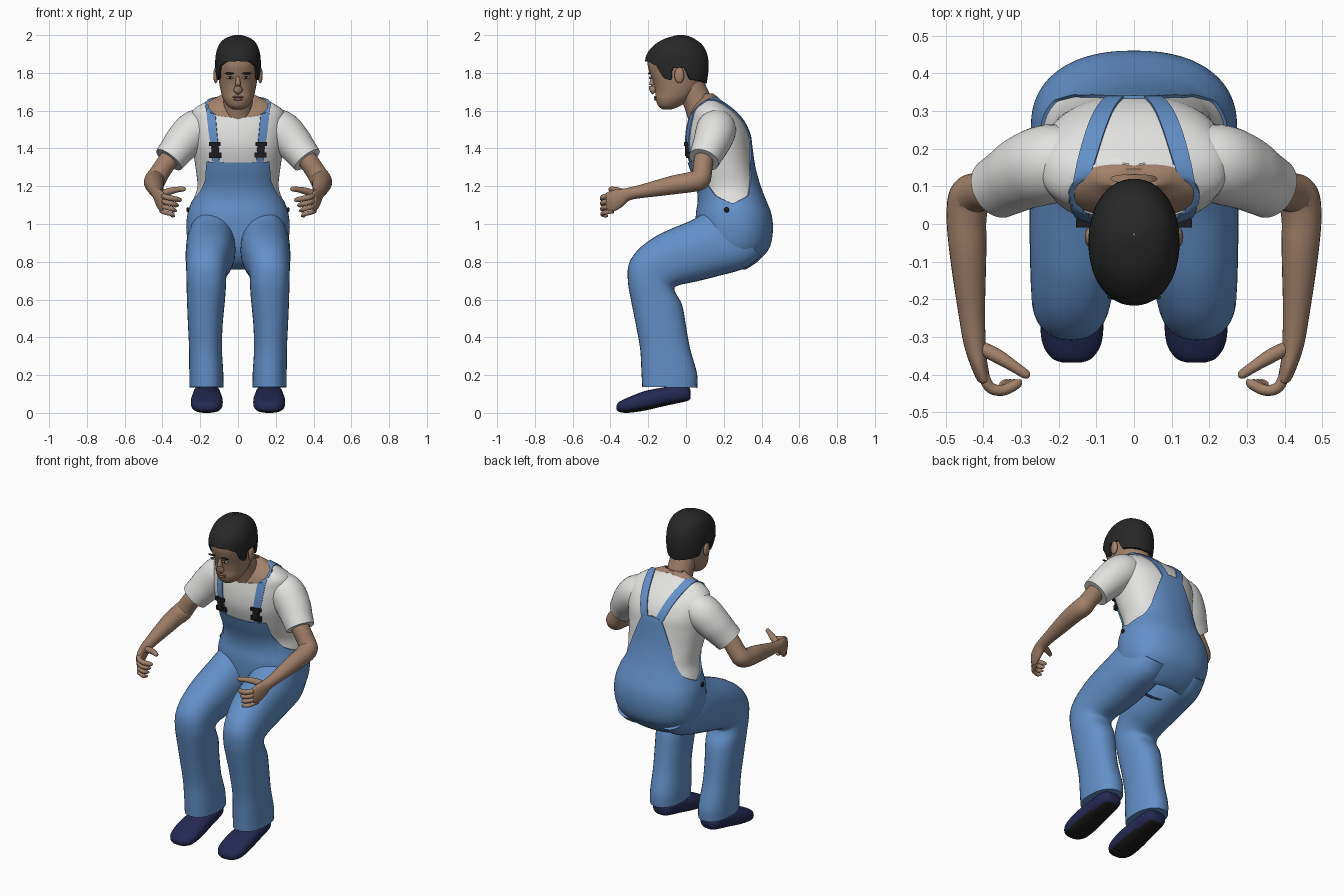
import bpy, bmesh, math
from mathutils import Vector, Matrix
from mathutils.bvhtree import BVHTree

if "Cube" in bpy.data.objects:
    bpy.data.objects.remove(bpy.data.objects["Cube"])


def mat(name, r, g, b):
    m = bpy.data.materials.new(name)
    m.diffuse_color = (r, g, b, 1)
    m.use_nodes = True
    m.node_tree.nodes["Principled BSDF"].inputs["Base Color"].default_value = m.diffuse_color
    return m


SKIN = mat("skin", .36, .22, .145)
LIP = mat("lips", .26, .13, .095)
HAIR = mat("black hair", .02, .02, .02)
SHIRT = mat("white cotton", .76, .76, .75)
DENIM = mat("blue denim", .125, .28, .58)
NAVY = mat("navy shoe", .018, .022, .085)
BLACK = mat("black rubber", .012, .012, .013)
EYE = mat("eye white", .6, .57, .53)


def finish(name, bm, mats, rule=None):
    bmesh.ops.recalc_face_normals(bm, faces=bm.faces)
    if rule:
        for f in bm.faces:
            f.material_index = rule(f)
    me = bpy.data.meshes.new(name)
    bm.to_mesh(me)
    bm.free()
    for m in mats:
        me.materials.append(m)
    ob = bpy.data.objects.new(name, me)
    bpy.context.collection.objects.link(ob)
    bpy.ops.object.select_all(action='DESELECT')
    ob.select_set(True)
    bpy.context.view_layer.objects.active = ob
    bpy.ops.object.shade_smooth_by_angle(angle=math.radians(45))
    return ob


def skin_rows(name, rows, mats, rule=None, caps=True):
    bm = bmesh.new()
    vs = [[bm.verts.new(p) for p in row] for row in rows]
    n = len(vs[0])
    for a, b in zip(vs, vs[1:]):
        for i in range(n):
            bm.faces.new((a[i], a[(i + 1) % n], b[(i + 1) % n], b[i]))
    if caps:
        bm.faces.new(vs[0])
        bm.faces.new(vs[-1])
    return finish(name, bm, mats, rule)


def spline(pts, n=5):
    """Catmull-Rom through tuples of any length."""
    out = []
    for i in range(len(pts) - 1):
        p0, p1, p2, p3 = pts[max(i - 1, 0)], pts[i], pts[i + 1], pts[min(i + 2, len(pts) - 1)]
        for k in range(n):
            t = k / n
            out.append(tuple(b + .5 * t * (c - a + t * (2 * a - 5 * b + 4 * c - d + t * (3 * (b - c) + d - a)))
                             for a, b, c, d in zip(p0, p1, p2, p3)))
    return out + [tuple(pts[-1])]


def ring(yf, zf, yb, zb, xc, hw, n, count):
    """Superellipse between a front and a back point of the side profile."""
    f, b, row = Vector((xc, yf, zf)), Vector((xc, yb, zb)), []
    for i in range(count):
        a = 2 * math.pi * i / count
        s, c = (math.copysign(abs(v) ** (2 / n), v) for v in (math.sin(a), math.cos(a)))
        row.append((f + b) / 2 + (f - b) / 2 * c + Vector((hw * s, 0, 0)))
    return row


def loft(name, rings, mats, n=2.3, rule=None):
    return skin_rows(name, [ring(*r, n, 32) for r in spline(rings)], mats, rule)


def lerp(table, x):
    for a, b in zip(table, table[1:]):
        if x <= b[0]:
            t = max(0, (x - a[0]) / (b[0] - a[0]))
            return [p + (q - p) * t for p, q in zip(a[1:], b[1:])]
    return list(table[-1][1:])


def shell(name, table, low, high, off, material, n=2.3, count=112, steps=44):
    """Upright body shell; low and high edges vary with the angle from the front."""
    fine, rows = spline(table, 8), []
    levels = [(0, off - .015)] + [(k / steps, off) for k in range(steps + 1)] + [(1, off - .015)]
    for t, o in levels:
        row = []
        for i in range(count):
            a = 360 * i / count
            a = min(a, 360 - a)
            lo, hi = lerp(low, a)[0], lerp(high, a)[0]
            z = lo + (hi - lo) * t
            yf, yb, hw = lerp(fine, z)
            row.append(ring(yf - o, z, yb + o, z, 0, hw + o, n, count)[i])
        rows.append(row)
    return skin_rows(name, rows, [material], caps=False)


def tube(name, pts, material, s=1, count=20, n=5):
    """Round limb; points are x, y, z, horizontal radius, vertical radius."""
    pts = spline([p if len(p) == 5 else p + (p[3],) for p in pts], n)
    rows = []
    for i, p in enumerate(pts):
        t = (Vector(pts[min(i + 1, len(pts) - 1)][:3]) - Vector(pts[max(i - 1, 0)][:3])).normalized()
        u = t.cross(Vector((0, 0, 1))).normalized()
        v = u.cross(t)
        row = [Vector(p[:3]) + u * math.cos(a) * p[3] + v * math.sin(a) * p[4]
               for a in (2 * math.pi * k / count for k in range(count))]
        rows.append([Vector((q.x * s, q.y, q.z)) for q in row])
    return skin_rows(name, rows, [material])


def blob(name, pos, size, material):
    bm = bmesh.new()
    bmesh.ops.create_uvsphere(bm, u_segments=16, v_segments=10, radius=1,
                              matrix=Matrix.Translation(pos) @ Matrix.Diagonal((*size, 1)))
    return finish(name, bm, [material])


def tree(ob):
    return BVHTree.FromPolygons([v.co for v in ob.data.vertices], [p.vertices for p in ob.data.polygons])


# Torso: z, front y, back y, half width
TORSO = [(.76, .17, .31, .13), (.80, .11, .37, .19), (.87, .07, .432, .245), (.96, .06, .452, .265),
         (1.05, .06, .445, .26), (1.13, .07, .415, .235), (1.2, .06, .388, .215), (1.3, .025, .36, .225),
         (1.4, -.003, .345, .24), (1.48, -.003, .333, .25), (1.55, .01, .3, .25), (1.6, .025, .255, .24),
         (1.64, .05, .205, .185), (1.665, .075, .175, .13), (1.69, .09, .15, .08)]
shell("chest_skin", TORSO, [(0, 1.45), (180, 1.45)], [(0, 1.69), (180, 1.69)], -.004, SKIN, count=64, steps=20)
shirt = shell("shirt_body", TORSO, [(0, 1.02), (180, 1.02)],
              [(0, 1.56), (25, 1.575), (55, 1.63), (90, 1.66), (180, 1.68)], 0, SHIRT)
shell("overall_body", TORSO, [(0, .76), (180, .76)],
      [(0, 1.325), (43, 1.33), (47, 1.24), (65, 1.15), (90, 1.11), (118, 1.15), (138, 1.24),
       (155, 1.36), (168, 1.47), (180, 1.48)], .008, DENIM)
tube("neck", [(0, .10, 1.55, .085), (0, .06, 1.65, .076), (0, .01, 1.76, .076)], SKIN)

# Straps laid on the shirt, with buckles
on_shirt = tree(shirt)
PATH = [(.137, -.03, 1.31), (.137, -.03, 1.4), (.143, 0, 1.52), (.15, .03, 1.62), (.145, .11, 1.68),
        (.125, .19, 1.66), (.1, .26, 1.6), (.07, .33, 1.52), (.04, .35, 1.44)]
for s, side in ((1, "left"), (-1, "right")):
    rows = []
    for x, y, z in spline(PATH, 6):
        edge = []
        for h in (.007, -.004):
            for d in (-.026, 0, .026):
                co, no, _, _ = on_shirt.find_nearest(Vector(((x + d) * s, y, z)))
                if no.dot(co - Vector((0, .17, 1.4))) < 0:
                    no = -no
                edge.append(co + no * h)
        rows.append([edge[k] for k in (0, 1, 2, 5, 4, 3)])
    skin_rows(side + "_strap", rows, [DENIM])
    bm = bmesh.new()
    for dz, w, h in ((.035, .062, .02), (0, .036, .07), (-.035, .066, .028)):
        co = on_shirt.find_nearest(Vector((.137 * s, -.03, 1.385 + dz)))[0]
        bmesh.ops.create_cube(bm, size=1, matrix=Matrix.Translation(co + Vector((0, -.01, 0)))
                              @ Matrix.Diagonal((w, .022, h, 1)))
    finish(side + "_buckle", bm, [BLACK])
    blob(side + "_hip_button", (.265 * s, .215, 1.075), (.008, .014, .014), BLACK)

# Head
HEAD = [(1.607, -.125, -.075, .025), (1.625, -.147, -.03, .055), (1.66, -.16, .02, .078), (1.70, -.162, .06, .09),
        (1.75, -.172, .085, .1), (1.80, -.192, .1, .106), (1.85, -.203, .105, .11), (1.91, -.19, .09, .104),
        (1.95, -.14, .05, .08), (1.975, -.07, .0, .03)]
head = loft("head", [(f, z, b, z, 0, w) for z, f, b, w in HEAD], [SKIN], 2.15)
CROWN = [(1.72, -.16, .105, .1), (1.78, -.2, .115, .117), (1.84, -.217, .12, .121), (1.90, -.207, .112, .117),
         (1.95, -.165, .085, .1), (1.98, -.115, .045, .072), (1.994, -.07, .015, .04), (2.0, -.045, -.01, .018)]
shell("hair", CROWN, [(0, 1.862), (30, 1.86), (52, 1.835), (62, 1.77), (76, 1.76), (82, 1.825), (104, 1.825),
                      (112, 1.765), (180, 1.745)], [(0, 2), (180, 2)], 0, HAIR, 2.1)
on_head = tree(head)


def feature(name, x, z, size, material, lift=0):
    co = on_head.find_nearest(Vector((x, -.25, z)))[0]
    blob(name, (x, co.y - lift, z), size, material)


tube("nose", [(0, -.172, 1.8, .006), (0, -.178, 1.765, .011), (0, -.18, 1.73, .016), (0, -.174, 1.708, .024, .018),
              (0, -.165, 1.695, .014)], SKIN)
feature("upper_lip", 0, 1.672, (.03, .009, .006), LIP)
feature("lower_lip", 0, 1.66, (.025, .009, .007), LIP)
for s, side in ((1, "left"), (-1, "right")):
    feature(side + "_eye", .043 * s, 1.774, (.018, .007, .007), EYE)
    feature(side + "_iris", .043 * s, 1.774, (.008, .004, .007), BLACK, .005)
    feature(side + "_eyebrow", .046 * s, 1.797, (.026, .007, .005), HAIR)
    blob(side + "_ear", (.118 * s, -.035, 1.787), (.013, .026, .042), SKIN)

# Limbs: trouser rings are front y, z, back y, z, centre x, half width
LEG = [(.13, 1.08, .40, .83, .135, .115), (.03, 1.02, .31, .765, .142, .13), (-.07, .978, .16, .722, .146, .131),
       (-.16, .935, .05, .695, .152, .125), (-.25, .868, -.03, .678, .162, .113), (-.302, .79, -.06, .662, .167, .106),
       (-.308, .70, -.055, .635, .168, .104), (-.292, .60, -.02, .57, .17, .1), (-.268, .48, .0, .46, .173, .092),
       (-.243, .34, .022, .34, .172, .087), (-.236, .22, .058, .21, .168, .09), (-.232, .138, .06, .133, .167, .09)]
SHOE = [(-.368, .04, .018, .025), (-.355, .058, .006, .055), (-.31, .08, .0, .08), (-.22, .115, .012, .084),
        (-.12, .135, .035, .076), (-.04, .15, .052, .07), (.008, .145, .063, .058), (.024, .12, .075, .035)]
SLEEVE = [(.13, .165, 1.52, .085), (.22, .16, 1.5, .105), (.285, .14, 1.44, .1), (.33, .115, 1.385, .09),
          (.366, .095, 1.34, .083)]
ARM = [(.33, .11, 1.39, .05), (.375, .092, 1.33, .052), (.415, .085, 1.27, .052), (.437, .07, 1.235, .056),
       (.445, .015, 1.22, .053), (.442, -.06, 1.208, .05), (.437, -.15, 1.19, .043), (.431, -.24, 1.172, .035),
       (.424, -.31, 1.157, .03, .034), (.415, -.36, 1.135, .024, .05), (.402, -.405, 1.115, .018, .053),
       (.396, -.42, 1.112, .008, .035)]
for s, side in ((1, "left"), (-1, "right")):
    loft(side + "_trouser_leg", [r[:4] + (r[4] * s, r[5]) for r in LEG], [DENIM])
    loft(side + "_shoe", [(y, t, y, b, .165 * s, w) for y, t, b, w in SHOE], [NAVY, BLACK], 2.5,
         lambda f: int(f.normal.z < -.75))
    tube(side + "_sleeve", SLEEVE, SHIRT, s, 32)
    tube(side + "_arm", ARM, SKIN, s, 24)
    for i, name in enumerate(("index", "middle", "ring", "little")):
        z, r, reach = 1.152 - .028 * i, .0145 - .001 * i, (.3, .315, .325, .335)[i]
        tube(f"{side}_{name}_finger", [(.406, -.385, z, r), (.385, -.432, z - .008, r), (.35, -.442, z - .016, r),
             (reach + .012, -.425, z - .024, r * .9), (reach, -.415, z - .026, .004)], SKIN, s, 12)
    tube(side + "_thumb", [(.415, -.325, 1.155, .018), (.365, -.35, 1.172, .019), (.32, -.378, 1.182, .015),
         (.287, -.4, 1.185, .012), (.278, -.406, 1.185, .004)], SKIN, s, 12)
